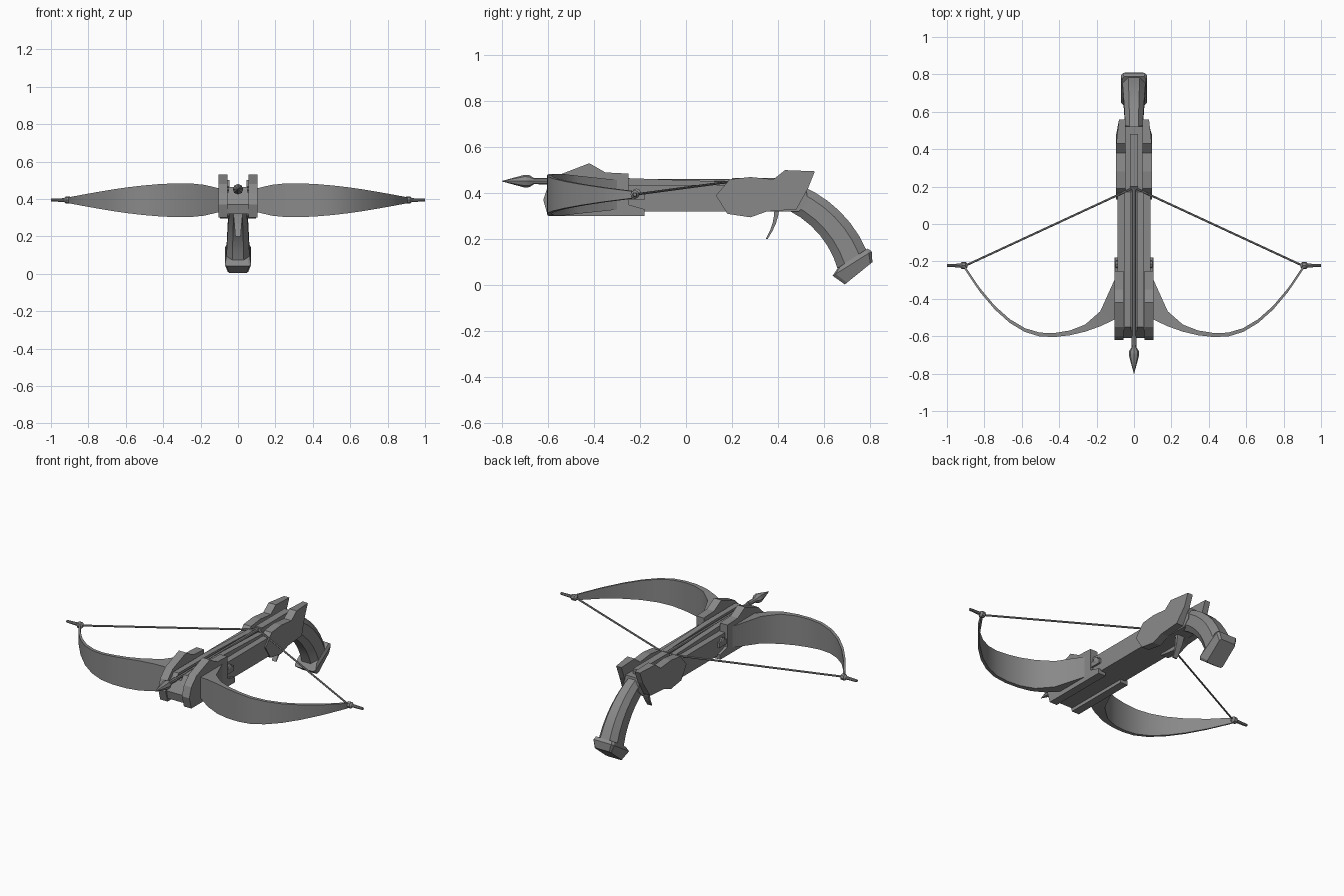
import bpy, bmesh
from math import cos, sin, exp, pi
from mathutils import Vector

cube = bpy.data.objects.get("Cube")
if cube:
    bpy.data.objects.remove(cube, do_unlink=True)

# One flat colour for everything
shade = (0.25, 0.25, 0.25, 1)
grey = bpy.data.materials.new("plain grey")
grey.use_nodes = True
grey.diffuse_color = shade
grey.node_tree.nodes["Principled BSDF"].inputs["Base Color"].default_value = shade


def loft(name, rings, smooth=False):
    """Skin a row of closed rings and cap both ends."""
    bm = bmesh.new()
    rows = [[bm.verts.new(point) for point in ring] for ring in rings]
    for near, far in zip(rows, rows[1:]):
        for i in range(len(near)):
            bm.faces.new((near[i - 1], near[i], far[i], far[i - 1]))
    bm.faces.new(rows[0])
    bm.faces.new(rows[-1])
    bmesh.ops.recalc_face_normals(bm, faces=bm.faces)
    mesh = bpy.data.meshes.new(name)
    bm.to_mesh(mesh)
    bm.free()
    mesh.materials.append(grey)
    ob = bpy.data.objects.new(name, mesh)
    bpy.context.collection.objects.link(ob)
    if smooth:
        bpy.ops.object.select_all(action='DESELECT')
        ob.select_set(True)
        bpy.context.view_layer.objects.active = ob
        bpy.ops.object.shade_smooth_by_angle(angle=pi / 5)
    return ob


def slab(name, inner, outer, profile):
    """Extrude a side profile of (y, z) points between two x positions."""
    return loft(name, [[(x, y, z) for y, z in profile] for x in (inner, outer)])


def box(name, inner, outer, front, back, bottom, top):
    return slab(name, inner, outer,
                [(front, bottom), (back, bottom), (back, top), (front, top)])


def tube(name, start, end, stations, sides=8):
    """Turned bar from start to end; stations are (fraction along, radius)."""
    start, end = Vector(start), Vector(end)
    axis = end - start
    across = axis.cross(Vector((0, 0, 1))).normalized()
    rise = across.cross(axis).normalized()
    turns = [2 * pi * k / sides for k in range(sides)]
    return loft(name, [[start + axis * t + r * (cos(a) * across + sin(a) * rise)
                        for a in turns] for t, r in stations], smooth=True)


def rod(name, start, end, radius, sides=8):
    return tube(name, start, end, [(0, radius), (1, radius)], sides)


def mix(a, b, t):
    return a + (b - a) * t


def steps(count):
    return [i / count for i in range(count + 1)]


def limb_ring(side, t):
    """Cross-section of a bow limb: curved path, deep root, tall belly, thin tip."""
    x = mix(0.1, 0.905, t)
    bend = (x - 0.46) / 0.45
    front = -0.605 + bend * bend * (0.37 if bend > 0 else 0.15)
    back = front + 0.02 + 0.2 * exp(-12 * t)
    swell = (t - 0.22) / 0.78
    half = 0.016 + 0.075 * cos(swell * (pi / 2 if swell > 0 else pi))
    middle = 0.393
    return [(side * x, y, middle + up * half)
            for y, up in ((front, -1), (front, 1), (back, 1), (back, -1))]


def grip_ring(y, z, tilt, half, width, flat):
    """Chamfered section; half is its reach along the tilted direction."""
    corners = [(-flat, -1), (flat, -1), (1, -flat), (1, flat),
               (flat, 1), (-flat, 1), (-1, flat), (-1, -flat)]
    return [(width * a, y + half * b * cos(tilt), z + half * b * sin(tilt))
            for a, b in corners]


# Stock: slanted nose, main body and the block between the rear cheeks
floor, deck = 0.32, 0.435
slab("stock_nose", -0.056, 0.056,
     [(-0.2, floor), (-0.6, floor), (-0.61, 0.37), (-0.57, deck), (-0.2, deck)])
box("stock_body", -0.088, 0.088, -0.25, 0.2, floor, deck)
slab("stock_rear", -0.05, 0.05,
     [(0.15, floor), (0.49, floor), (0.53, 0.36), (0.52, deck), (0.15, deck)])
box("lock_block", -0.022, 0.022, 0.2, 0.48, 0.42, 0.465)

front_cheek = [(-0.18, 0.3), (-0.6, 0.3), (-0.62, 0.37), (-0.6, 0.43), (-0.55, 0.48),
               (-0.42, 0.53), (-0.35, 0.49), (-0.25, 0.485), (-0.25, 0.35), (-0.18, 0.33)]
rear_cheek = [(0.13, 0.39), (0.19, 0.46), (0.28, 0.47), (0.38, 0.46), (0.43, 0.5),
              (0.56, 0.495), (0.53, 0.42), (0.48, 0.33), (0.35, floor),
              (0.28, 0.295), (0.18, 0.31)]
string_rest = (0, 0.195, 0.45)

for label, side in (("left_", 1), ("right_", -1)):
    slab(label + "groove_rail", side * 0.016, side * 0.05,
         [(-0.58, 0.42), (0.19, 0.42), (0.17, 0.45), (-0.25, 0.465), (-0.55, 0.465)])
    slab(label + "front_cheek", side * 0.055, side * 0.105, front_cheek)
    box(label + "cheek_tab", side * 0.08, side * 0.1, -0.26, -0.18, 0.37, 0.4)
    tube(label + "cheek_stud", (side * 0.08, -0.215, 0.4), (side * 0.104, -0.215, 0.4),
         [(0, 0.02), (0.8, 0.02), (1, 0.012)])
    # Rear cheek, thinner towards its back end
    cheek = slab(label + "rear_cheek", side * 0.045, side * 0.095, rear_cheek)
    for vert in cheek.data.vertices:
        if vert.co.y > 0.52 and abs(vert.co.x) > 0.06:
            vert.co.x = side * 0.08
    # Bow limb, nock and string
    loft(label + "bow_limb", [limb_ring(side, t) for t in steps(10)], smooth=True)
    nock = Vector((side * 0.9, -0.222, 0.394))
    tube(label + "limb_tip", nock, nock + Vector((side * 0.1, 0, 0)),
         [(-0.1, 0.008), (0, 0.019), (0.2, 0.019), (0.3, 0.01), (1, 0.008)])
    rod(label + "string", nock, string_rest, 0.0055, sides=6)

rod("string_serving", (-0.022, 0.192, 0.45), (0.022, 0.192, 0.45), 0.01)

# Bolt resting in the groove
rod("bolt_shaft", (0, -0.68, 0.452), (0, 0.19, 0.452), 0.01)
tube("bolt_head", (0, -0.8, 0.452), (0, -0.6, 0.452),
     [(0, 0.001), (0.5, 0.028), (0.6, 0.026), (0.7, 0.013), (1, 0.014)])

# Grip swept along an arc, widening to a flared butt cap
grip = []
for t in steps(6):
    swing = mix(1.15, 0.35, t)
    grip.append(grip_ring(0.28 + 0.47 * cos(swing), -0.05 + 0.47 * sin(swing),
                          mix(1.15, 0.6, t), mix(0.06, 0.075, t), mix(0.045, 0.062, t), 0.5))
loft("grip", grip, smooth=True)
loft("butt_cap", [grip_ring(0.724, 0.117, 0.58, 0.077, 0.063, 0.85),
                  grip_ring(0.722, 0.094, 0.56, 0.1, 0.07, 0.85),
                  grip_ring(0.75, 0.052, 0.68, 0.077, 0.055, 0.85)])

# Trigger, curling forward and tapering downwards
trigger = []
for t in steps(4):
    middle, thick, width = 0.395 - 0.045 * t * t, mix(0.011, 0.004, t), mix(0.026, 0.014, t)
    trigger.append([(a * width, middle + b * thick, mix(0.34, 0.2, t))
                    for a, b in ((-1, -1), (1, -1), (1, 1), (-1, 1))])
loft("trigger", trigger)
